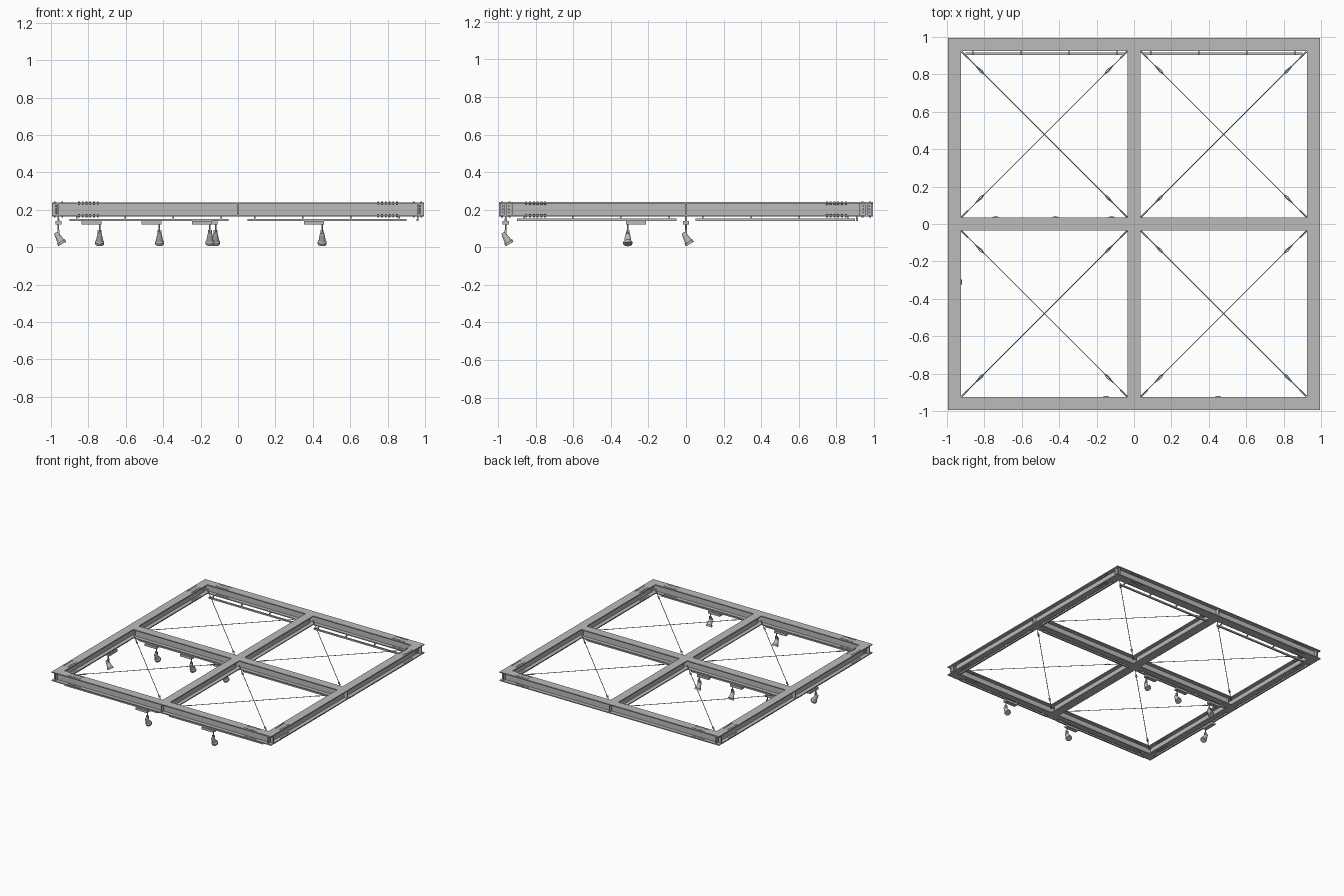
import bpy, bmesh, math
from mathutils import Vector, Matrix

cube = bpy.data.objects.get("Cube")
if cube:
    bpy.data.objects.remove(cube, do_unlink=True)

grey = bpy.data.materials.new("steel grey")
grey.use_nodes = True
colour = (0.5, 0.5, 0.5, 1)
grey.diffuse_color = colour
grey.node_tree.nodes["Principled BSDF"].inputs["Base Color"].default_value = colour

TOP, BOTTOM = 0.24, 0.165
MID = (TOP + BOTTOM) / 2
EDGE = 0.96          # centre line of the outer beams
INNER = 0.925        # inner edge of the outer beams
HALF = 0.035         # half the flange width
FLANGE = 0.008
TRACK = 0.146        # height of the lighting track


def finish(bm, name, smooth=False):
    mesh = bpy.data.meshes.new(name)
    bmesh.ops.recalc_face_normals(bm, faces=bm.faces)
    bm.to_mesh(mesh)
    bm.free()
    mesh.materials.append(grey)
    ob = bpy.data.objects.new(name, mesh)
    bpy.context.collection.objects.link(ob)
    if smooth:
        bpy.ops.object.select_all(action='DESELECT')
        ob.select_set(True)
        bpy.context.view_layer.objects.active = ob
        bpy.ops.object.shade_smooth_by_angle()
    return ob


def box(bm, centre, size):
    m = Matrix.Translation(centre) @ Matrix.Diagonal((*size, 1))
    bmesh.ops.create_cube(bm, size=1, matrix=m)


def rod(bm, a, b, r1, r2=None, sides=8):
    a, b = Vector(a), Vector(b)
    d = b - a
    turn = d.to_track_quat('Z', 'Y').to_matrix().to_4x4()
    bmesh.ops.create_cone(bm, cap_ends=True, segments=sides, radius1=r1,
                          radius2=r1 if r2 is None else r2, depth=d.length,
                          matrix=Matrix.Translation((a + b) / 2) @ turn)


def beam(name, axis, start, end, offset):
    """I-beam running along x (axis 0) or y (axis 1)."""
    bm = bmesh.new()
    for z, wide, tall in ((TOP - FLANGE / 2, HALF * 2, FLANGE),
                          (BOTTOM + FLANGE / 2, HALF * 2, FLANGE),
                          (MID, 0.01, TOP - BOTTOM - FLANGE * 2)):
        centre, size = [offset, offset, z], [wide, wide, tall]
        centre[axis], size[axis] = (start + end) / 2, end - start
        box(bm, centre, size)
    return finish(bm, name)


# Outer frame and the cross in the middle
for side, word in ((-1, "front"), (1, "back")):
    beam(word + "_beam", 0, -0.995, 0.995, side * EDGE)
    beam(word + "_middle_beam", 1, *sorted((side * HALF, side * INNER)), 0)
for side, word in ((-1, "right"), (1, "left")):
    beam(word + "_beam", 1, -INNER, INNER, side * EDGE)
beam("cross_beam", 0, -INNER, INNER, 0)

# Stiffener plates where the middle beams meet the outer webs
bm = bmesh.new()
for s in (-1, 1):
    box(bm, (0, s * 0.978, MID), (0.008, 0.034, 0.06))
    box(bm, (s * 0.978, 0, MID), (0.034, 0.008, 0.06))
finish(bm, "stiffener_plates")

# Bolted end plates at the corners
bm = bmesh.new()
for sx in (-1, 1):
    for sy in (-1, 1):
        box(bm, (sx * 0.965, sy * EDGE, MID), (0.008, 0.06, 0.059))
        for dy in (-0.016, 0.016):
            for dz in (-0.017, 0, 0.017):
                x, y, z = sx * 0.967, sy * EDGE + dy, MID + dz
                rod(bm, (x, y, z), (x + sx * 0.01, y, z), 0.005, sides=6)
finish(bm, "corner_end_plates")

# Bolt rows through the flanges close to the corners
bm = bmesh.new()
for along in (0, 1):
    for s in (-1, 1):
        for end in (-1, 1):
            for i in range(6):
                for across in (-0.02, 0.02):
                    p = [s * EDGE + across] * 2
                    p[along] = end * (0.75 + i * 0.02)
                    for z in (TOP - FLANGE / 2, BOTTOM + FLANGE / 2):
                        rod(bm, (*p, z - 0.01), (*p, z + 0.008), 0.005, sides=6)
finish(bm, "flange_bolts")

# Tension cables with turnbuckles, crossing in every bay
bm = bmesh.new()
near, far, height = 0.037, 0.922, 0.2
for sx in (-1, 1):
    for sy in (-1, 1):
        for flip in (False, True):
            ys = (far, near) if flip else (near, far)
            a = Vector((sx * near, sy * ys[0], height))
            b = Vector((sx * far, sy * ys[1], height))
            rod(bm, a, b, 0.0025, sides=6)
            for end, other in ((a, b), (b, a)):
                d = (other - end).normalized()
                n = Vector((-d.y, d.x, 0))
                rod(bm, end, end + d * 0.05, 0.005, sides=6)
                for k in (-1, 1):
                    rod(bm, end + d * 0.1, end + d * 0.15 + n * k * 0.007, 0.002, sides=6)
                    rod(bm, end + d * 0.15 + n * k * 0.007, end + d * 0.17, 0.002, sides=6)
finish(bm, "brace_cables", True)

# Lighting tracks with small hangers
bm = bmesh.new()
for s in (-1, 1):
    for along, offset in ((0, -EDGE), (0, 0), (0, 0.91), (1, -EDGE), (1, EDGE)):
        c, size = [offset, offset, TRACK], [0.012, 0.012, 0.012]
        c[along], size[along] = s * 0.475, 0.85
        box(bm, c, size)
        for i in range(4):
            h = [offset, offset, 0.16]
            h[along] = s * (0.09 + i * 0.257)
            box(bm, h, (0.008, 0.008, 0.02))
            if offset == 0.91:
                box(bm, (h[0], 0.917, 0.167), (0.008, 0.02, 0.004))
finish(bm, "lighting_tracks")


def spotlight(name, x, y, turned=False):
    """Adapter, stem and tilted lamp head; the head aims to +y, or +x if turned."""
    bm = bmesh.new()
    box(bm, (-0.043, 0, 0.131), (0.106, 0.034, 0.018))
    rod(bm, (0, 0, 0.125), (0, 0, 0.07), 0.004)
    aim = Vector((0, 0.5, -0.87)).normalized()
    top = Vector((0, -0.014, 0.078))
    profile = ((0, 0.009), (0.012, 0.013), (0.05, 0.019), (0.056, 0.024), (0.07, 0.024))
    for (d1, r1), (d2, r2) in zip(profile, profile[1:]):
        rod(bm, top + aim * d1, top + aim * d2, r1, r2, sides=20)
    for s in (-1, 1):
        box(bm, (s * 0.008, 0, 0.078), (0.004, 0.01, 0.03))
    ob = finish(bm, name, True)
    ob.location = (x, y, 0)
    if turned:
        ob.rotation_euler.z = -math.pi / 2


for i, x in enumerate((-0.74, -0.42, -0.12)):
    spotlight("cross_spotlight_%d" % (i + 1), x, 0)
for i, x in enumerate((-0.15, 0.45)):
    spotlight("front_spotlight_%d" % (i + 1), x, -EDGE)
spotlight("side_spotlight", -EDGE, -0.31, True)
